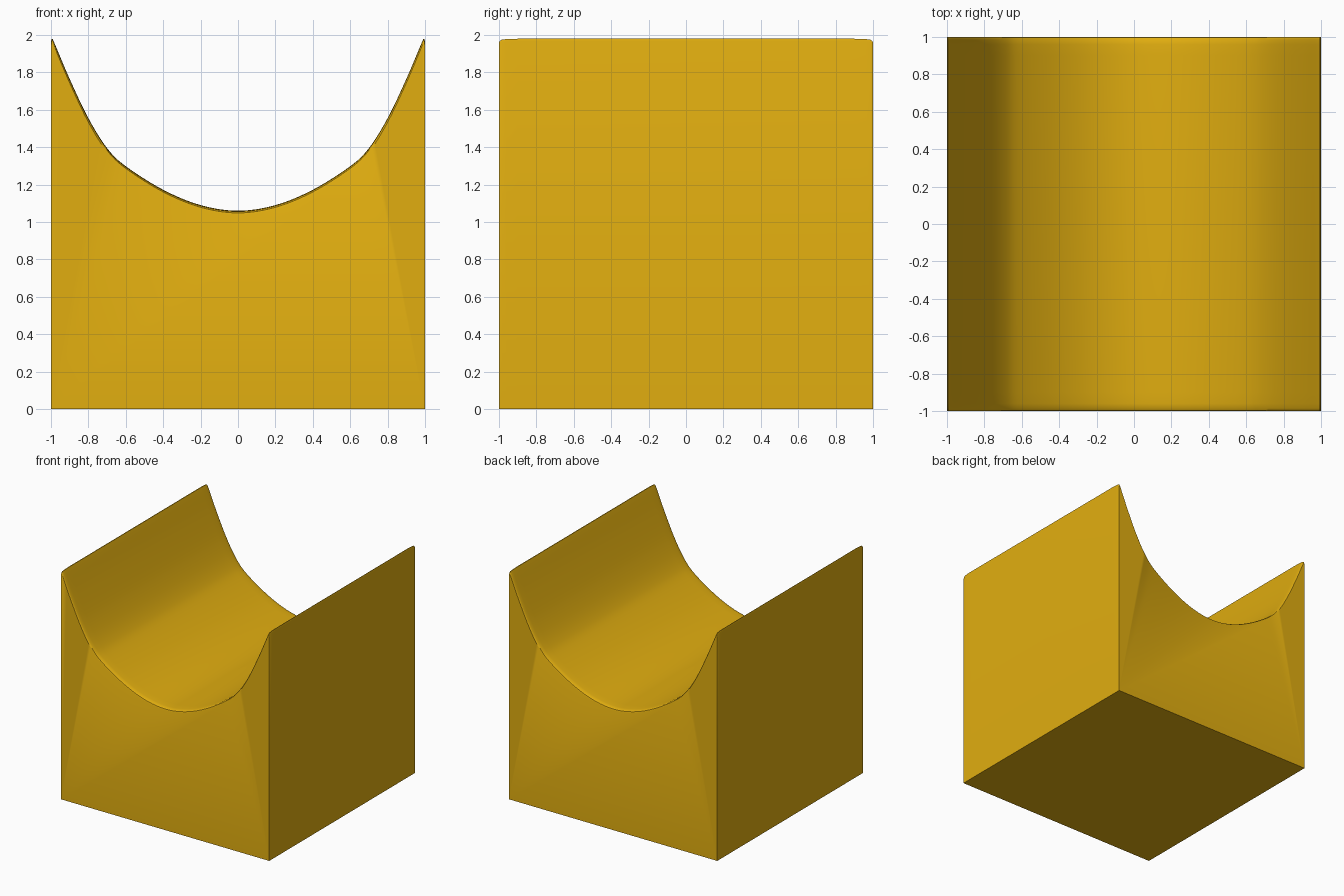
import bpy, bmesh, math

if "Cube" in bpy.data.objects:
    bpy.data.objects.remove(bpy.data.objects["Cube"])

# Half profile of the curved trough, from the centre out to the rim
KEYS = [(0, 1.06), (0.2, 1.09), (0.4, 1.172), (0.6, 1.298), (0.7, 1.395),
        (0.8, 1.555), (0.9, 1.765), (0.985, 1.965)]


def spline(keys, steps=6):
    """Smooth curve through the keys, mirrored about the first one."""
    pts = [(-keys[1][0], keys[1][1])] + keys
    pts.append(tuple(2 * a - b for a, b in zip(keys[-1], keys[-2])))
    out = []
    for a, b, c, d in zip(pts, pts[1:], pts[2:], pts[3:]):
        for i in range(steps):
            t = i / steps
            out.append(tuple(0.5 * (2 * q + (r - p) * t
                       + (2 * p - 5 * q + 4 * r - s) * t * t
                       + (3 * q - p - 3 * r + s) * t ** 3)
                       for p, q, r, s in zip(a, b, c, d)))
    return out + [keys[-1]]


# Trough with a narrow softened ridge on each side
half = spline(KEYS) + [(0.991, 1.978), (0.996, 1.979), (1.0, 1.965)]
top = [(-x, z) for x, z in reversed(half[1:])] + half

# Cross-sections along y: the top dips slightly at both ends
ends = [(1.0, 0.022), (0.996, 0.012), (0.985, 0.005), (0.96, 0.002), (0.9, 0)]
sections = [(-y, d) for y, d in ends] + list(reversed(ends))

bm = bmesh.new()
rings = []
for y, drop in sections:
    ring = [bm.verts.new((x, y, z - drop)) for x, z in top]
    ring += [bm.verts.new((1, y, 0)), bm.verts.new((-1, y, 0))]
    rings.append(ring)
n = len(rings[0])
for a, b in zip(rings, rings[1:]):
    for i in range(n):
        j = (i + 1) % n
        bm.faces.new((a[i], a[j], b[j], b[i]))
bm.faces.new(rings[0])
bm.faces.new(rings[-1])
bmesh.ops.recalc_face_normals(bm, faces=bm.faces)
mesh = bpy.data.meshes.new("trough_block")
bm.to_mesh(mesh)
bm.free()
block = bpy.data.objects.new("trough_block", mesh)
bpy.context.collection.objects.link(block)

# Golden yellow finish
mat = bpy.data.materials.new("golden_yellow")
mat.diffuse_color = (0.75, 0.42, 0.005, 1)
mat.use_nodes = True
mat.node_tree.nodes["Principled BSDF"].inputs["Base Color"].default_value = mat.diffuse_color
mesh.materials.append(mat)

bpy.context.view_layer.objects.active = block
block.select_set(True)
bpy.ops.object.shade_smooth_by_angle(angle=math.radians(35))
